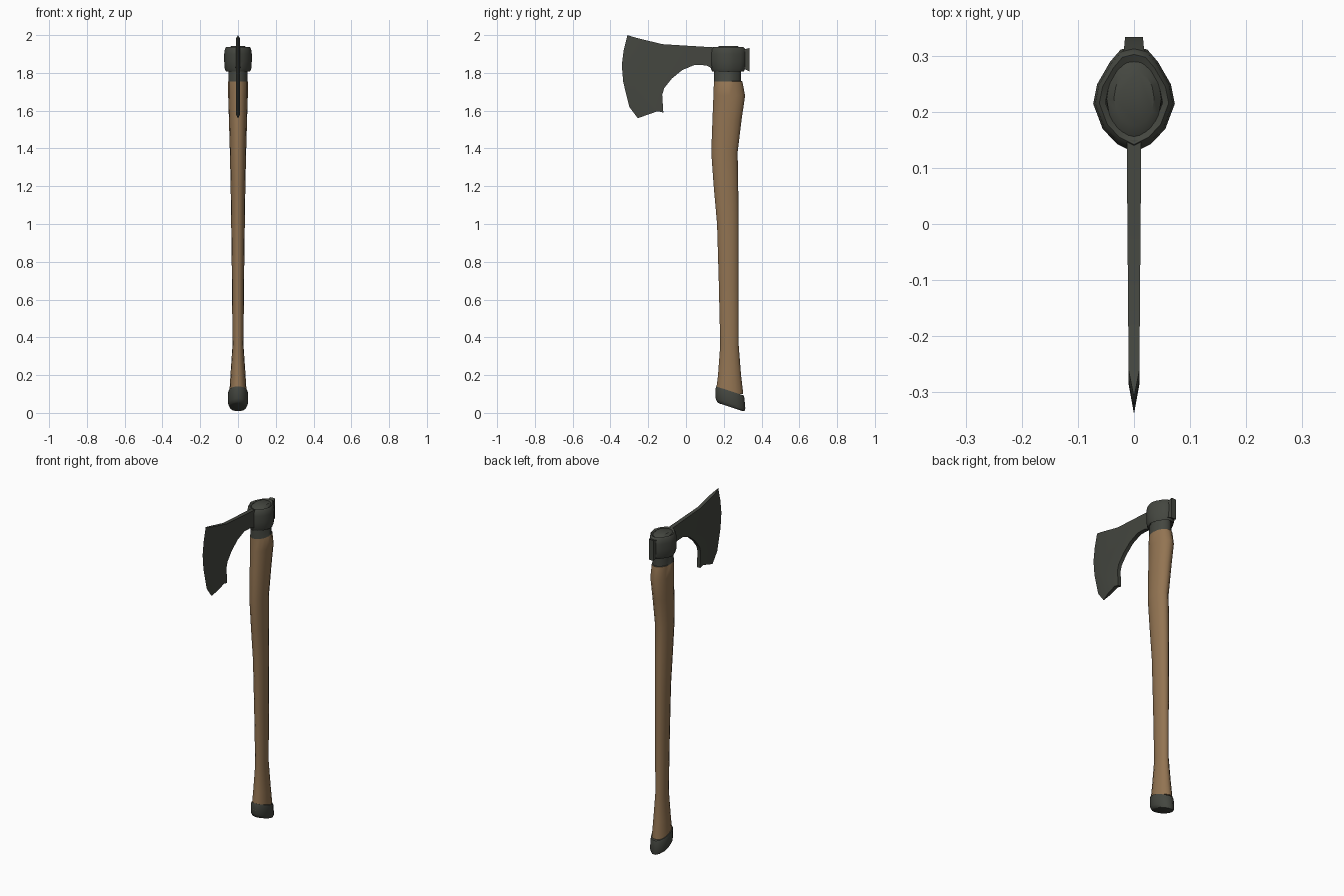
import bpy, bmesh, math

cube = bpy.data.objects.get("Cube")
if cube:
    bpy.data.objects.remove(cube, do_unlink=True)


def material(name, rgb):
    m = bpy.data.materials.new(name)
    m.use_nodes = True
    m.diffuse_color = (*rgb, 1)
    m.node_tree.nodes["Principled BSDF"].inputs["Base Color"].default_value = (*rgb, 1)
    return m


STEEL = material("dark steel", (0.058, 0.062, 0.051))
WOOD = material("ash wood", (0.29, 0.175, 0.085))


def finish(name, bm, mats, angle=40):
    bmesh.ops.recalc_face_normals(bm, faces=bm.faces)
    me = bpy.data.meshes.new(name)
    bm.to_mesh(me)
    bm.free()
    ob = bpy.data.objects.new(name, me)
    bpy.context.collection.objects.link(ob)
    for m in mats:
        me.materials.append(m)
    bpy.ops.object.select_all(action='DESELECT')
    ob.select_set(True)
    bpy.context.view_layer.objects.active = ob
    bpy.ops.object.shade_smooth_by_angle(angle=math.radians(angle))
    return ob


def bridge(bm, a, b):
    n = len(a)
    for i in range(n):
        bm.faces.new((a[i], a[(i + 1) % n], b[(i + 1) % n], b[i]))


def loft(bm, rings, caps=True):
    loops = [[bm.verts.new(p) for p in r] for r in rings]
    for a, b in zip(loops, loops[1:]):
        bridge(bm, a, b)
    if caps:
        bm.faces.new(loops[0])
        bm.faces.new(loops[-1])
    else:
        bridge(bm, loops[-1], loops[0])


def oval(z, y0, y1, hw, slope=0, n=14):
    # oval section, optionally tilted along y
    c, r = (y0 + y1) / 2, (y1 - y0) / 2
    pts = []
    for i in range(n):
        a = math.tau * i / n
        y = r * math.sin(a)
        pts.append((hw * math.cos(a), c + y, z + slope * y))
    return pts


# Handle: curved oval shaft, steel-wrapped above the shoulder
bm = bmesh.new()
shaft = [(0.1, .155, .305, .046), (0.2, .168, .293, .040), (0.36, .18, .28, .029),
         (0.7, .172, .28, .032), (1.0, .163, .28, .036), (1.2, .145, .278, .039),
         (1.38, .132, .275, .043), (1.55, .138, .296, .048), (1.68, .143, .315, .052),
         (1.755, .146, .30, .052), (1.757, .146, .293, .050), (1.9, .15, .293, .050),
         (1.93, .155, .293, .049), (1.942, .175, .275, .036)]
loft(bm, [oval(*s) for s in shaft])
for f in bm.faces:
    f.material_index = int(f.calc_center_median().z < 1.7555)
finish("handle", bm, [STEEL, WOOD])

# Butt cap: slanted sleeve with chamfered rims
bm = bmesh.new()
tilt = -0.33
loft(bm, [oval(*s, tilt) for s in [
    (.030, .172, .302, .040), (.033, .164, .312, .046), (.050, .155, .316, .053),
    (.105, .155, .311, .053), (.116, .158, .308, .050)]])
finish("butt_cap", bm, [STEEL])

# Eye: lemon-shaped band round the top of the handle
half = [(0.0, .128), (.030, .143), (.056, .170), (.073, .215), (.066, .250),
        (.043, .290), (.024, .312), (0.0, .318)]
outline = half + [(-x, y) for x, y in half[-2:0:-1]]


def lemon(scale, z):
    return [(x * scale, .222 + (y - .222) * scale, z) for x, y in outline]


bm = bmesh.new()
loft(bm, [lemon(s, z) for s, z in [
    (.70, 1.82), (.88, 1.808), (.97, 1.825), (1, 1.86), (1, 1.90),
    (.95, 1.928), (.85, 1.937), (.70, 1.93)]], caps=False)
finish("eye_band", bm, [STEEL], 50)

# Poll: small flared block at the back of the eye
bm = bmesh.new()
loft(bm, [[(sx * w, y, z) for sx, z in ((-1, lo), (1, lo), (1, hi), (-1, hi))]
          for y, w, lo, hi in [(.285, .038, 1.825, 1.922), (.312, .018, 1.82, 1.925),
                               (.335, .016, 1.808, 1.932)]])
finish("poll", bm, [STEEL], 30)

# Blade: bearded plate with a ground cutting edge
edge = [(-.31, 2.0), (-.33, 1.92), (-.34, 1.84), (-.332, 1.75), (-.30, 1.62), (-.255, 1.56)]
bevel = [(-.262, 1.985), (-.28, 1.92), (-.288, 1.84), (-.28, 1.75), (-.25, 1.64), (-.205, 1.578)]
rest = [(-.15, 1.597), (-.12, 1.59), (-.126, 1.685), (-.115, 1.72), (-.075, 1.77),
        (-.02, 1.815), (.045, 1.842), (.105, 1.84), (.15, 1.82),
        (.15, 1.935), (.02, 1.943), (-.125, 1.952)]


def thickness(y):
    return .0095 + .0035 * (y + .28) / .43


bm = bmesh.new()
tip = [bm.verts.new((0, y, z)) for y, z in edge]
sides = []
for s in (-1, 1):
    loop = [bm.verts.new((s * thickness(y), y, z)) for y, z in bevel + rest]
    bm.faces.new(loop)
    for i in range(len(tip) - 1):
        bm.faces.new((tip[i], tip[i + 1], loop[i + 1], loop[i]))
    sides.append(loop)
a, b = sides
n, k = len(a), len(tip) - 1
for i in range(k, n):
    j = (i + 1) % n
    bm.faces.new((a[i], a[j], b[j], b[i]))
for i in (0, k):
    bm.faces.new((tip[i], a[i], b[i]))
finish("blade", bm, [STEEL], 25)
